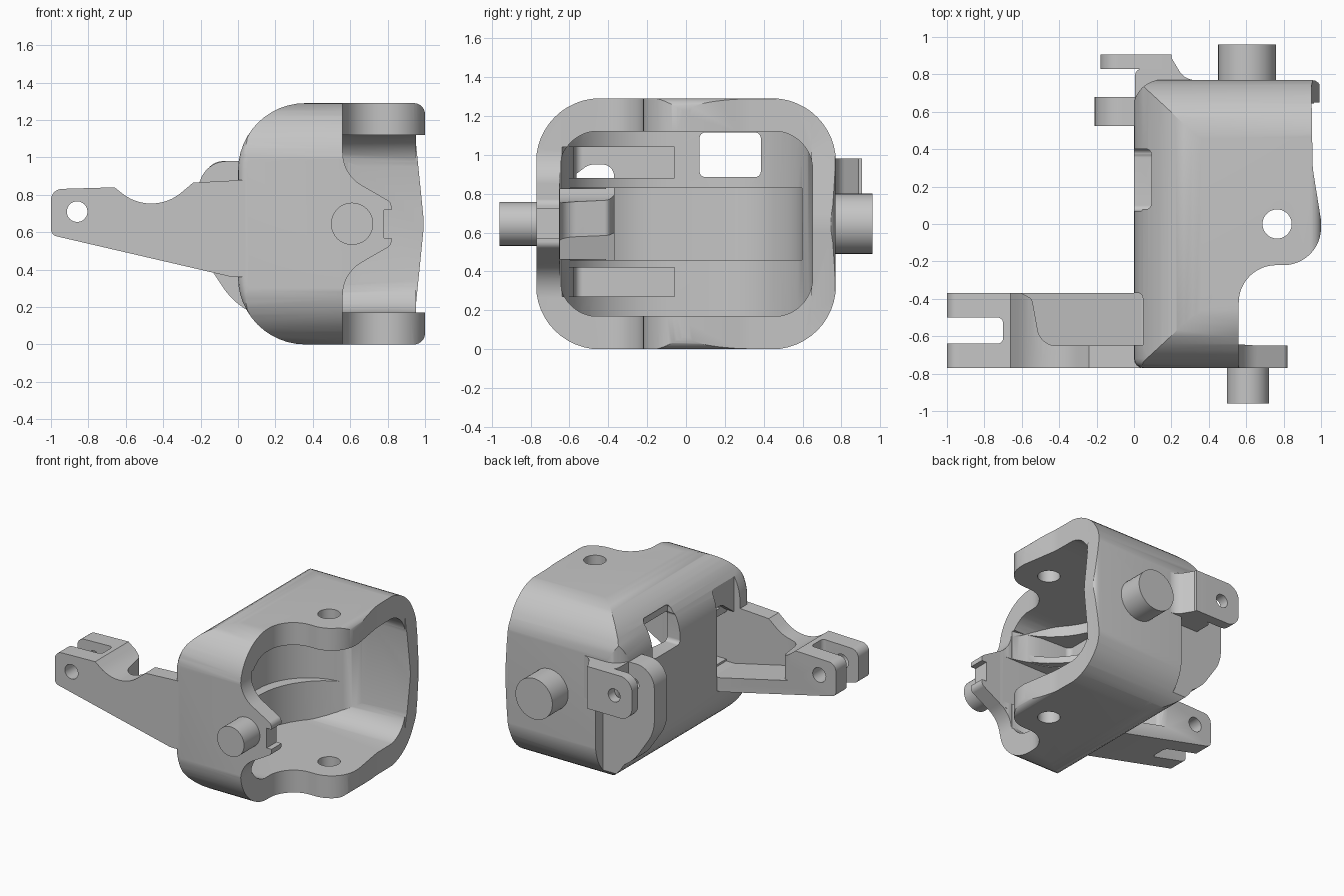
import bpy, bmesh, math
from mathutils import Vector

cube = bpy.data.objects.get("Cube")
if cube:
    bpy.data.objects.remove(cube, do_unlink=True)

grey = bpy.data.materials.new("metal_grey")
grey.use_nodes = True
COLOUR = (0.56, 0.56, 0.56, 1)
grey.diffuse_color = COLOUR
grey.node_tree.nodes["Principled BSDF"].inputs["Base Color"].default_value = COLOUR


def fillet(points, steps=12):
    """Turn (a, b) or (a, b, radius) corners into an outline with rounded corners."""
    out = []
    for i, corner in enumerate(points):
        p = Vector(corner[:2])
        if len(corner) == 2:
            out.append(p)
            continue
        r = corner[2]
        u = (Vector(points[i - 1][:2]) - p).normalized()
        v = (Vector(points[(i + 1) % len(points)][:2]) - p).normalized()
        half = u.angle(v) / 2
        start, end = p + u * r / math.tan(half), p + v * r / math.tan(half)
        centre = p + (u + v).normalized() * r / math.sin(half)
        a0 = math.atan2(*(start - centre).yx)
        a1 = math.atan2(*(end - centre).yx)
        turn = (a1 - a0 + math.pi) % math.tau - math.pi
        for k in range(steps + 1):
            a = a0 + turn * k / steps
            out.append(centre + r * Vector((math.cos(a), math.sin(a))))
    return out


def circle(a, b, r, n=40):
    return [(a + r * math.cos(math.tau * k / n), b + r * math.sin(math.tau * k / n))
            for k in range(n)]


def prism(name, axis, points, lo, hi, bevel=0, shear=0):
    """Extrude an outline along an axis; outlines are xz for y, yz for x, xy for z."""
    place = {"x": lambda p, d: (d, p[0], p[1]),
             "y": lambda p, d: (p[0], d, p[1]),
             "z": lambda p, d: (p[0], p[1], d + shear * p[0])}[axis]
    outline = fillet(points)
    bm = bmesh.new()
    rings = [[bm.verts.new(place(p, d)) for p in outline] for d in (lo, hi)]
    caps = [bm.faces.new(ring) for ring in rings]
    n = len(outline)
    for i in range(n):
        j = (i + 1) % n
        bm.faces.new((rings[0][i], rings[0][j], rings[1][j], rings[1][i]))
    bmesh.ops.recalc_face_normals(bm, faces=bm.faces)
    if bevel:
        bmesh.ops.bevel(bm, geom=[e for c in caps for e in c.edges], offset=bevel,
                        segments=4, profile=0.5, affect="EDGES", clamp_overlap=True)
    mesh = bpy.data.meshes.new(name)
    bm.to_mesh(mesh)
    bm.free()
    obj = bpy.data.objects.new(name, mesh)
    bpy.context.collection.objects.link(obj)
    mesh.materials.append(grey)
    return obj


def combine(target, cutter, operation="DIFFERENCE"):
    mod = target.modifiers.new("shape", "BOOLEAN")
    mod.object, mod.operation, mod.solver = cutter, operation, "EXACT"
    bpy.context.view_layer.objects.active = target
    bpy.ops.object.modifier_apply(modifier=mod.name)
    bpy.data.objects.remove(cutter, do_unlink=True)


def rect(a0, b0, a1, b1, r):
    return [(a0, b0, r), (a1, b0, r), (a1, b1, r), (a0, b1, r)]


def outer_section():
    return prism("cutter", "x", rect(-.772, -.001, .772, 1.291, .33), -.5, 1.5)


MID = 0.645  # height of the pin axis

# Housing: rounded block with a softer rear corner
housing = prism("housing", "y", [(0, 0, .36), (1, 0, .06), (1, 1.29, .06), (0, 1.29, .36)],
                -.77, .77, bevel=.05)
combine(housing, outer_section(), "INTERSECT")
combine(housing, prism("cutter", "z", [(-.002, -.78), (1.2, -.78), (1.2, .771),
                                       (-.002, .771, .15)], -.2, 1.5), "INTERSECT")

# Housing: open cavity whose far wall sweeps round into the end walls
cavity = prism("cavity", "z", [(.11, -.65, .55), (1.4, -.65), (1.4, .65), (.11, .65, .55)],
               .17, 1.12)
combine(cavity, prism("cutter", "x", rect(-.652, .168, .652, 1.122, .2), -.5, 1.6), "INTERSECT")
combine(housing, cavity)

# Housing: deeper swept band, and the two slots that leave thin fins beside it
combine(housing, prism("cutter", "z", [(.045, -.6, .42), (.8, -.6), (.8, .6), (.045, .6, .42)],
                       .46, .83))
for z0, z1 in ((.27, .42), (.88, 1.04)):
    combine(housing, prism("cutter", "z", [(.1, -.06), (.1, -.57, .04), (.35, -.58),
                                           (.6, -.648), (.8, -.648), (.8, -.06)], z0, z1))

# Housing: rim outline of the upper and lower flanges
combine(housing, prism("cutter", "z", [
    (.56, -.645), (.56, -.22, .2), (1.0, -.22, .2), (1.0, .02), (.955, .3, .5),
    (.95, .645), (1.3, .645), (1.3, -.645)], -.5, 2))

# Housing: front wall outline with its notched pin lug
lower = [(.56, -.2), (.56, .38, .2), (.82, .53, .04), (.82, .57), (.78, .57)]
upper = [(p[0], 2 * MID - p[1], *p[2:]) for p in reversed(lower)]
combine(housing, prism("cutter", "y", lower + upper + [(1.3, 1.49), (1.3, -.2)], -.9, -.64))

# Housing: slightly bowed rear wall edge
combine(housing, prism("cutter", "y", [
    (.95, -.2), (.95, .2), (.995, MID, .5), (.95, 1.09), (.95, 1.49), (1.3, 1.49), (1.3, -.2)],
    .64, .9))

# Housing: rear window with its outer recess
combine(housing, prism("cutter", "x", rect(.07, .885, .385, 1.115, .03), -.3, .5))
combine(housing, prism("cutter", "x", rect(.08, .89, .4, 1.17, .03), -.3, .1))

# Housing: arm opening, shallow outside and pierced above and below the fin
combine(housing, prism("cutter", "x", [(-.648, .45), (-.37, .45), (-.37, 1.11, .04),
                                       (-.648, 1.11)], -.3, .05))
combine(housing, prism("cutter", "x", [(-.648, .45), (-.37, .45), (-.37, .95, .06),
                                       (-.5, .95, .08), (-.648, .84)], -.3, .115))
combine(housing, prism("cutter", "x", [(-.648, .465), (-.37, .465), (-.37, .825),
                                       (-.648, .825)], .08, .7))

# Housing: pivot holes and the relief beside the rear cheek
combine(housing, prism("cutter", "z", circle(.765, 0, .078), -.5, 2))
combine(housing, prism("cutter", "z", [(-.2, .68), (.22, .68), (.22, .9), (-.2, .9)], -.2, .67))

# Arm: side plate with a scooped top edge
arm = prism("arm", "y", [
    (-1, .585, .04), (-1, .83, .06), (-.66, .84), (-.46, .68, .25), (-.24, .865),
    (.04, .88), (.04, .36), (-.03, .36)], -.77, -.37)
# Arm: pocket with a sloping floor, fork slot and cross hole
combine(arm, prism("cutter", "z", [(-.61, -.3), (-.61, -.365), (-.545, -.4, .04),
                                   (-.5, -.65, .1), (.2, -.65), (.2, -.3)],
                   .46, 1.3, shear=-.23))
combine(arm, prism("cutter", "z", [(-1.2, -.64), (-.7, -.64, .03), (-.7, -.5, .03), (-1.2, -.5)],
                   -.2, 1.5))
combine(arm, prism("cutter", "y", circle(-.86, .71, .055), -1, 0))

# Rear clevis: curved inner cheek blending into the base, flat outer cheek and its root
inner_cheek = prism("inner_cheek", "y", [
    (.1, .98), (-.21, .98, .15), (-.21, .5, .3), (-.03, .23, .4), (.36, .002), (.36, .08),
    (.13, .19), (.06, .4), (.06, .9)], .525, .68)
combine(inner_cheek, outer_section(), "INTERSECT")
outer_cheek = prism("outer_cheek", "y", [
    (-.18, .66, .1), (.2, .66), (.2, .98), (-.18, .98, .1)], .83, .905)
for cheek in (inner_cheek, outer_cheek):
    combine(cheek, prism("cutter", "y", circle(-.03, .82, .05), .4, 1.1))
cheek_root = prism("cheek_root", "z", [
    (.005, .66), (.005, .831, .04), (.1, .831), (.1, .905), (.19, .905, .05), (.27, .772, .1),
    (.42, .765), (.42, .66)], .66, .98)

# Pivot pins
rear_pin = prism("rear_pin", "y", circle(.605, MID, .155), .7, .96)
front_pin = prism("front_pin", "y", circle(.61, MID, .113), -.96, -.7)

# Smooth curved surfaces and keep crisp edges
bpy.ops.object.select_all(action="DESELECT")
for part in (housing, arm, inner_cheek, outer_cheek, cheek_root, rear_pin, front_pin):
    part.select_set(True)
bpy.context.view_layer.objects.active = housing
bpy.ops.object.shade_smooth_by_angle(angle=math.radians(30))
